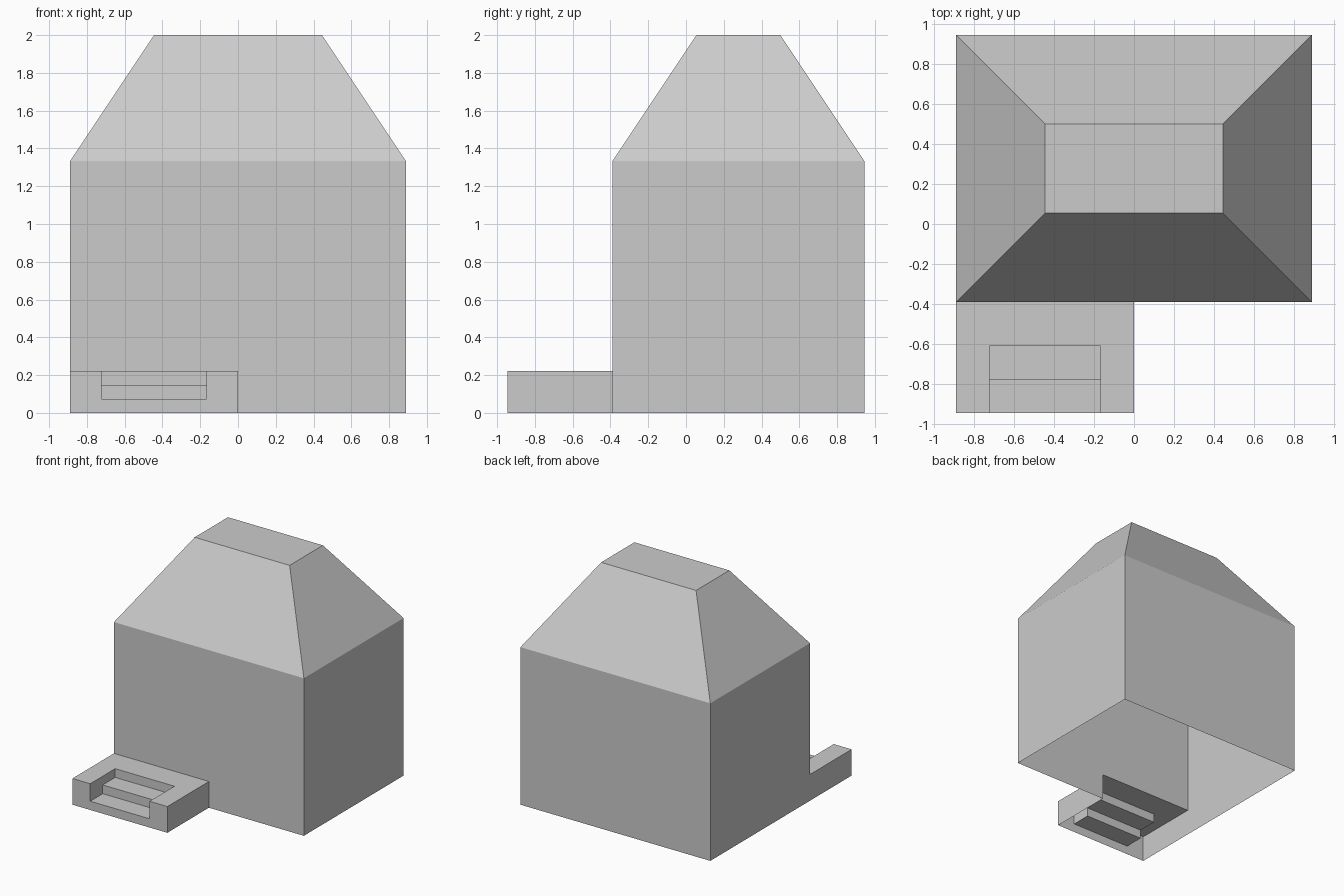
import bpy, bmesh

if "Cube" in bpy.data.objects:
    bpy.data.objects.remove(bpy.data.objects["Cube"])

U = 1 / 18                       # modelling grid unit
L, R, F, B = -16, 16, -7, 17     # house footprint
EAVE, DECK = 24, 4               # eave and porch heights


def build(name, faces):
    """Weld a list of polygons (in grid units) into one open shell."""
    bm = bmesh.new()
    for pts in faces:
        bm.faces.new([bm.verts.new((x * U, y * U, z * U)) for x, y, z in pts])
    bmesh.ops.remove_doubles(bm, verts=bm.verts, dist=1e-4)
    bmesh.ops.recalc_face_normals(bm, faces=bm.faces)
    me = bpy.data.meshes.new(name)
    bm.to_mesh(me)
    bm.free()
    ob = bpy.data.objects.new(name, me)
    bpy.context.collection.objects.link(ob)
    return ob


def rect(x0, x1, y0, y1, z):
    return [(x0, y0, z), (x1, y0, z), (x1, y1, z), (x0, y1, z)]


def sides(low, high):
    """Four quads joining two rectangles."""
    return [[low[i], low[(i + 1) % 4], high[(i + 1) % 4], high[i]] for i in range(4)]


# Walls: open below, front wall opens into the hollow porch
walls = sides(rect(L, R, F, B, 0), rect(L, R, F, B, EAVE))
walls[0] = [(x, F, z) for x, z in
            ((L, DECK), (0, DECK), (0, 0), (R, 0), (R, EAVE), (L, EAVE))]
build("house_walls", walls)

# Roof: truncated hip with a flat top
roof_top = rect(-8, 8, 1, 9, 36)
build("roof", sides(rect(L, R, F, B, EAVE), roof_top) + [roof_top])

# Porch: hollow deck with two recessed steps
S0, S1, FRONT = -13, -3, -17
T1, T2 = DECK / 3, DECK * 2 / 3
steps = [(FRONT, T1), (-14, T1), (-14, T2), (-11, T2), (-11, DECK)]
porch = [
    # deck surface and front, each notched around the steps
    [(x, y, DECK) for x, y in ((L, FRONT), (S0, FRONT), (S0, -11), (S1, -11),
                               (S1, FRONT), (0, FRONT), (0, F), (L, F))],
    [(x, FRONT, z) for x, z in ((L, 0), (0, 0), (0, DECK), (S1, DECK),
                                (S1, T1), (S0, T1), (S0, DECK), (L, DECK))],
]
# treads and risers
for (y0, z0), (y1, z1) in zip(steps, steps[1:]):
    porch.append([(S0, y0, z0), (S1, y0, z0), (S1, y1, z1), (S0, y1, z1)])
# step cheeks
for x in (S0, S1):
    porch.append([(x, y, z) for y, z in steps + [(FRONT, DECK)]])
# outer side walls
for x in (L, 0):
    porch.append([(x, FRONT, 0), (x, F, 0), (x, F, DECK), (x, FRONT, DECK)])
build("porch_steps", porch)
